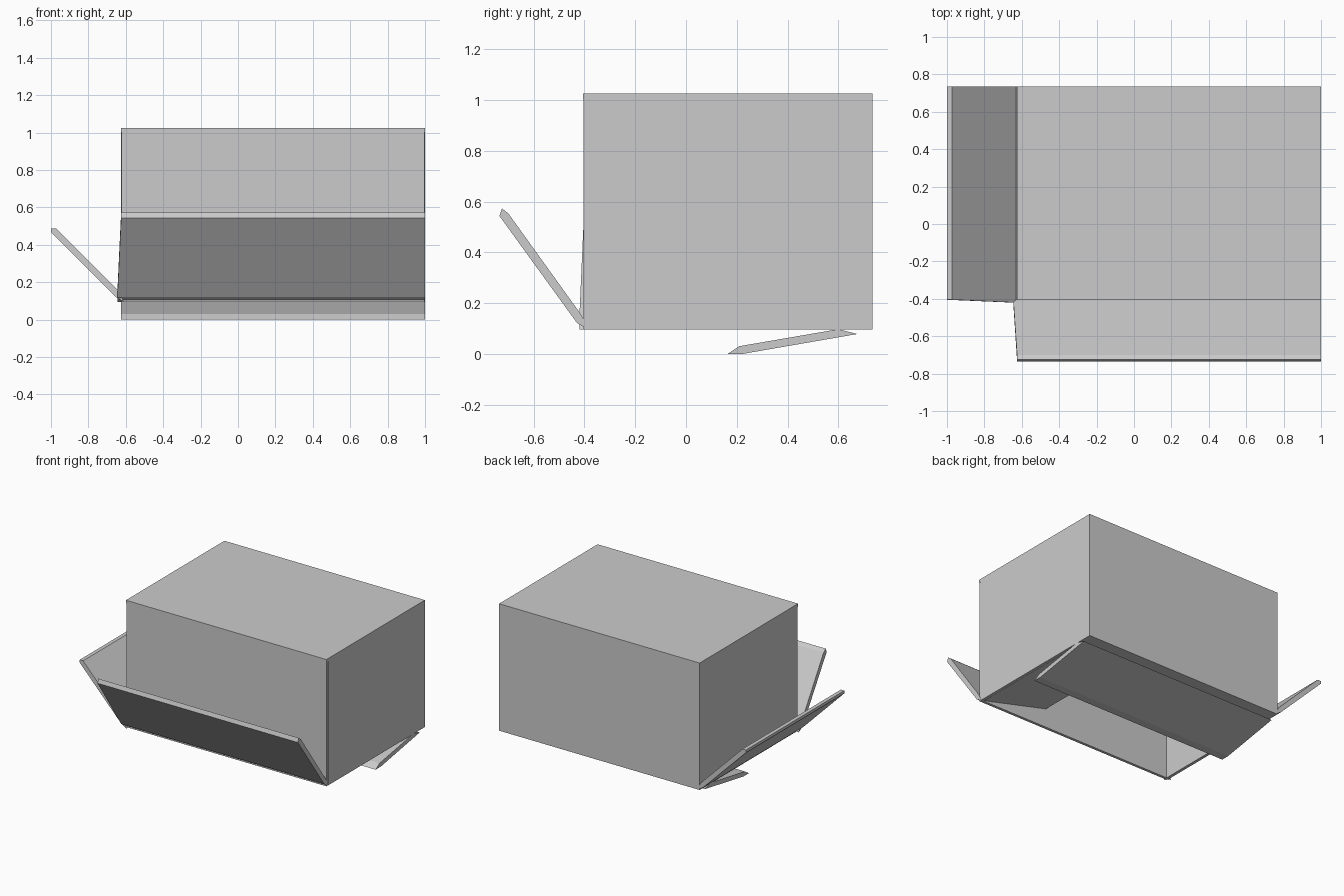
import bpy

if "Cube" in bpy.data.objects:
    bpy.data.objects.remove(bpy.data.objects["Cube"])

T = 0.022                       # cardboard thickness
X0, X1, Y0, Y1 = -0.625, 1.0, -0.405, 0.735
Z0, Z1 = 0.095, 1.025


def make(name, verts, faces):
    me = bpy.data.meshes.new(name)
    me.from_pydata(verts, [], faces)
    ob = bpy.data.objects.new(name, me)
    bpy.context.collection.objects.link(ob)
    bpy.context.view_layer.objects.active = ob
    bpy.ops.object.mode_set(mode='EDIT')
    bpy.ops.mesh.select_all(action='SELECT')
    bpy.ops.mesh.normals_make_consistent(inside=False)
    bpy.ops.object.mode_set(mode='OBJECT')
    return ob


def prism(name, axis, profile, lo, hi, flare=None):
    """Extrude a (horizontal, z) profile along x or y.
    flare = (index set, new lo) widens the hinge end."""
    n = len(profile)
    verts = []
    for side in (lo, hi):
        for i, (h, z) in enumerate(profile):
            s = side
            if flare and side == lo and i in flare[0]:
                s = flare[1]
            verts.append((s, h, z) if axis == 'x' else (h, s, z))
    faces = [tuple(range(n)), tuple(range(2 * n - 1, n - 1, -1))]
    faces += [(i, (i + 1) % n, n + (i + 1) % n, n + i) for i in range(n)]
    return make(name, verts, faces)


def slab(name, x0, x1, y0, y1, z0, z1):
    return prism(name, 'x', [(y0, z0), (y1, z0), (y1, z1), (y0, z1)], x0, x1)


# Closed panel on top and four walls, open underneath
slab("top_panel", X0, X1, Y0, Y1, Z1 - T, Z1)
slab("front_wall", X0 + 0.002, X1 - 0.002, Y0 + 0.002, Y0 + T, Z0, Z1 - T)
slab("back_wall", X0, X1, Y1 - T, Y1, Z0, Z1 - T)
slab("left_wall", X0, X0 + T, Y0 + T, Y1 - T, Z0, Z1 - T)
slab("right_wall", X1 - T, X1, Y0 + T, Y1 - T, Z0, Z1 - T)

# Front flap folded outward and up
prism("front_flap", 'x',
      [(-0.385, 0.095), (-0.43, 0.122), (-0.735, 0.543), (-0.725, 0.573),
       (-0.70, 0.553), (-0.41, 0.15)],
      X0, X1, ({0, 1, 5}, -0.645))

# Left flap folded outward and up
prism("left_flap", 'y',
      [(-0.61, 0.095), (-0.655, 0.122), (-1.0, 0.468), (-1.0, 0.488),
       (-0.972, 0.488), (-0.635, 0.15)],
      Y0, Y1, ({0, 1, 5}, -0.42))

# Back flap folded inward and hanging slightly down, with its crease strip
prism("back_flap", 'x',
      [(0.165, 0.0), (0.225, 0.0), (0.675, 0.078), (0.60, 0.097),
       (0.21, 0.03)], X0, X1)
slab("back_crease", X0 + T, X1 - T, 0.60, Y1 - T, Z0, Z0 + 0.015)

# Right flap folded up inside the box
prism("right_flap", 'y',
      [(0.99, 0.095), (0.44, 0.235), (0.445, 0.257), (0.98, 0.12)],
      Y0 + T, Y1 - T)
